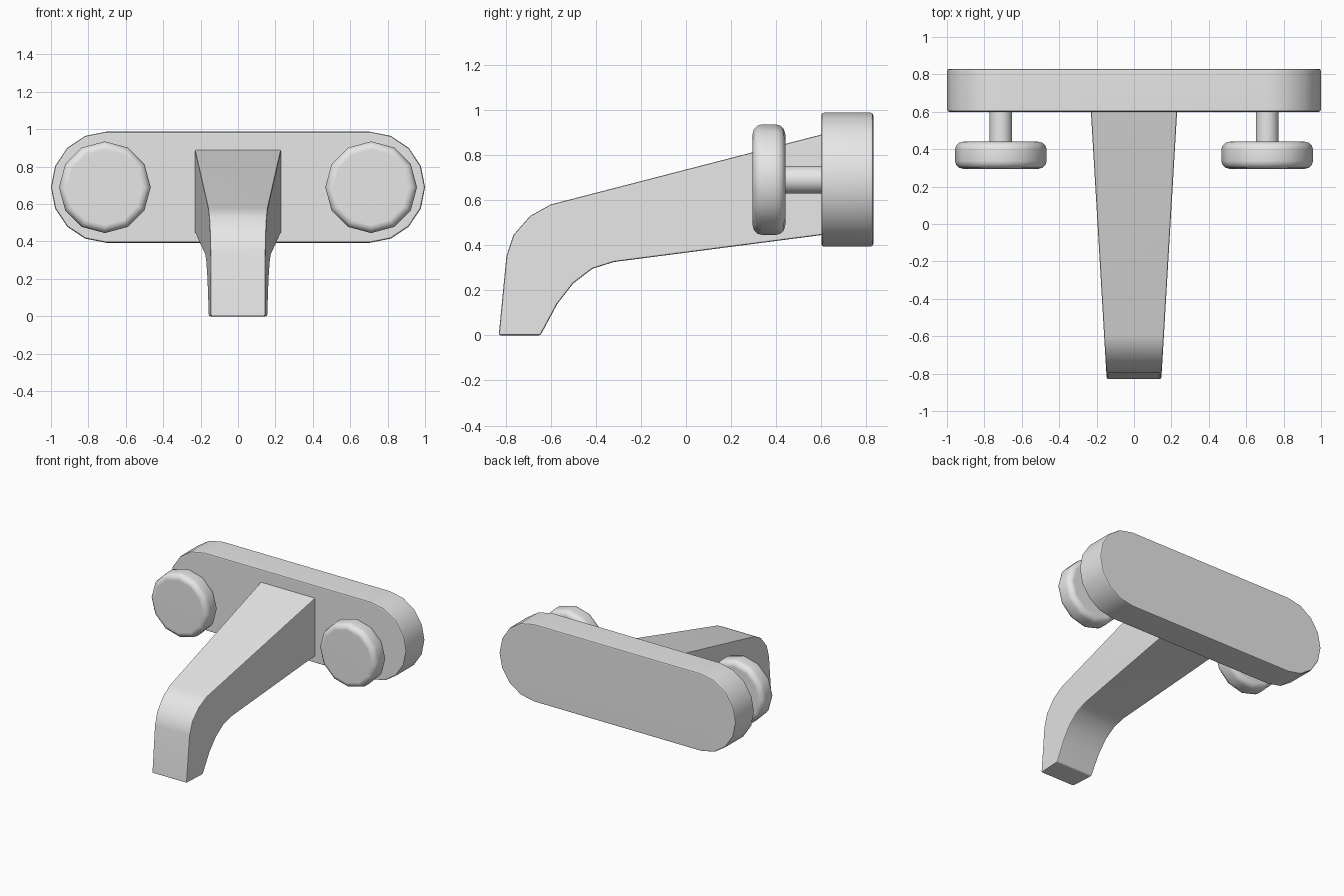
import bpy
import bmesh
import math
from mathutils import Vector

if "Cube" in bpy.data.objects:
    bpy.data.objects.remove(bpy.data.objects["Cube"], do_unlink=True)

# Single brushed grey finish
grey = bpy.data.materials.new("light_grey_metal")
grey.use_nodes = True
COLOUR = (0.8, 0.8, 0.8, 1)
grey.diffuse_color = COLOUR
grey.node_tree.nodes["Principled BSDF"].inputs["Base Color"].default_value = COLOUR


def solid(name, loop_a, loop_b, bevel=0.0, segments=2, limit=50, smooth=40):
    """Bridge two matching outlines into a closed, softly bevelled solid."""
    bm = bmesh.new()
    a = [bm.verts.new(Vector(p)) for p in loop_a]
    b = [bm.verts.new(Vector(p)) for p in loop_b]
    n = len(a)
    bm.faces.new(a)
    bm.faces.new(b[::-1])
    for i in range(n):
        j = (i + 1) % n
        bm.faces.new((a[j], a[i], b[i], b[j]))
    bmesh.ops.recalc_face_normals(bm, faces=bm.faces)
    if bevel:
        edges = [e for e in bm.edges if e.calc_face_angle() > math.radians(limit)]
        bmesh.ops.bevel(bm, geom=edges, offset=bevel, segments=segments,
                        profile=0.5, affect='EDGES', clamp_overlap=True)
        bmesh.ops.recalc_face_normals(bm, faces=bm.faces)
    mesh = bpy.data.meshes.new(name)
    bm.to_mesh(mesh)
    bm.free()
    mesh.materials.append(grey)
    obj = bpy.data.objects.new(name, mesh)
    bpy.context.collection.objects.link(obj)
    bpy.ops.object.select_all(action='DESELECT')
    obj.select_set(True)
    bpy.context.view_layer.objects.active = obj
    bpy.ops.object.shade_smooth_by_angle(angle=math.radians(smooth))
    weighted = obj.modifiers.new("flat_caps", 'WEIGHTED_NORMAL')
    weighted.keep_sharp = True
    return obj


def extrude_y(outline, y0, y1):
    return [[(x, y, z) for x, z in outline] for y in (y0, y1)]


def circle(cx, cz, radius, sides):
    steps = [math.tau * i / sides for i in range(sides)]
    return [(cx + radius * math.cos(t), cz + radius * math.sin(t)) for t in steps]


AXIS_Z = 0.69
PLATE_FRONT = 0.6

# Wall plate: a long rounded bar with eight facets on each end
plate = []
for side, start in ((1, -90), (-1, 90)):
    for i in range(9):
        t = math.radians(start + 22.5 * i)
        plate.append((side * 0.705 + 0.295 * math.cos(t),
                      AXIS_Z + 0.297 * math.sin(t)))
solid("wall_plate", *extrude_y(plate, PLATE_FRONT, 0.83), bevel=0.012)

# Spout: side profile (y, z) that narrows towards the tip
profile = [(0.62, 0.895), (-0.6, 0.58), (-0.69, 0.53), (-0.765, 0.445),
           (-0.796, 0.35), (-0.83, 0), (-0.645, 0), (-0.57, 0.14),
           (-0.5, 0.23), (-0.415, 0.295), (-0.32, 0.325), (0.62, 0.447)]


def half_width(y):
    return 0.146 + 0.059 * (y + 0.83)


spout = [[(s * half_width(y), y, z) for y, z in profile] for s in (-1, 1)]
solid("spout", *spout, bevel=0.009)

# Handles: a round knob on a thin stem at each side
for label, x in (("left", 0.712), ("right", -0.712)):
    solid(label + "_stem",
          *extrude_y(circle(x, AXIS_Z, 0.061, 16), 0.42, PLATE_FRONT + 0.01))
    solid(label + "_knob",
          *extrude_y(circle(x, AXIS_Z, 0.245, 12), 0.295, 0.44),
          bevel=0.042, segments=3, smooth=50)
